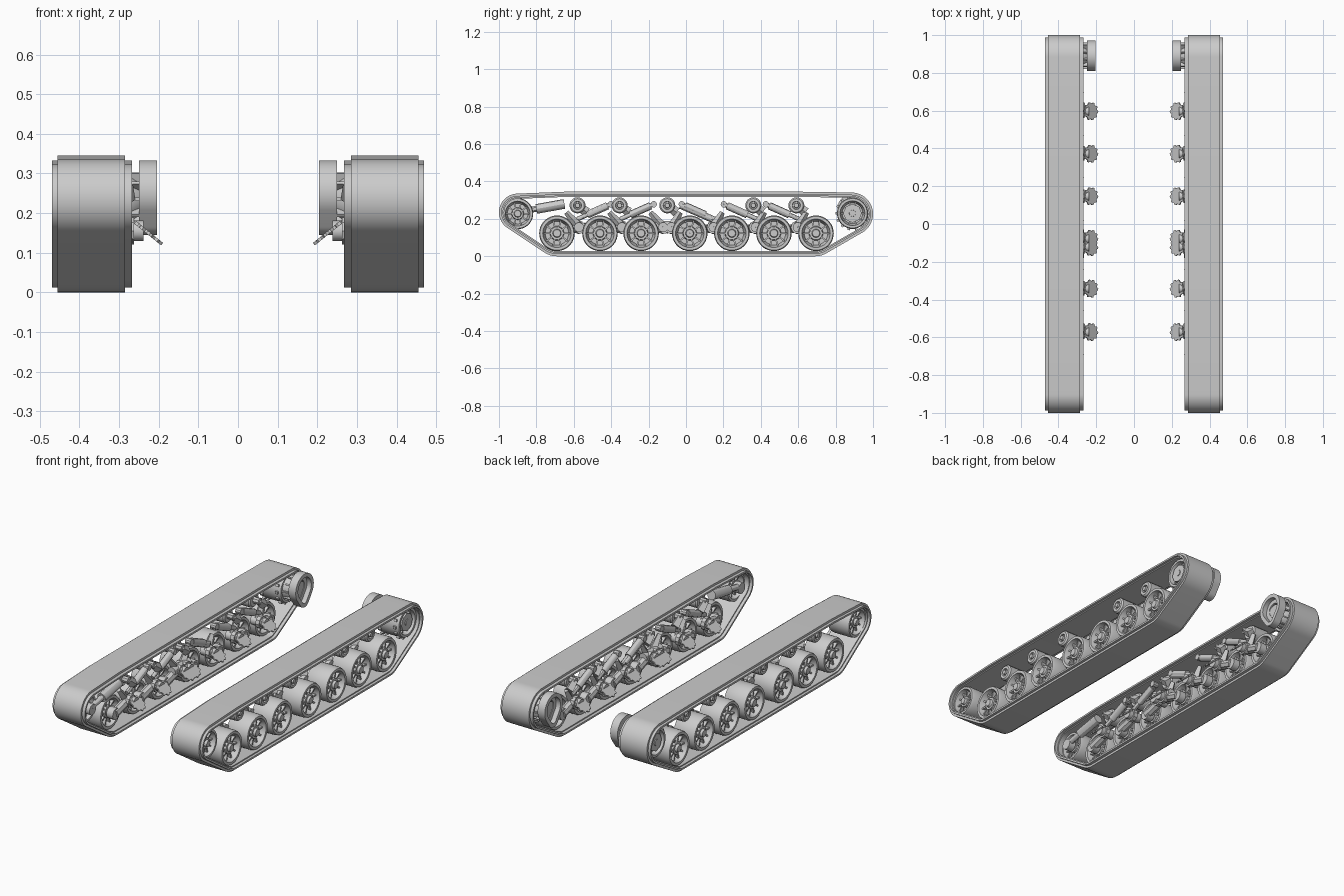
import bpy, bmesh
from math import sin, cos, pi, radians
from mathutils import Vector, Matrix
from mathutils.geometry import convex_hull_2d

cube = bpy.data.objects.get("Cube")
if cube:
    bpy.data.objects.remove(cube, do_unlink=True)

grey = bpy.data.materials.new("plain_grey")
grey.use_nodes = True
grey.diffuse_color = (0.6, 0.6, 0.6, 1)
grey.node_tree.nodes["Principled BSDF"].inputs["Base Color"].default_value = grey.diffuse_color


def finish(name, bm):
    """Turn the left-hand part into an object mirrored to the other side."""
    bmesh.ops.remove_doubles(bm, verts=bm.verts, dist=0.0001)
    bmesh.ops.recalc_face_normals(bm, faces=bm.faces)
    mesh = bpy.data.meshes.new(name)
    bm.to_mesh(mesh)
    bm.free()
    for p in mesh.polygons:
        p.use_smooth = True
    mesh.set_sharp_from_angle(angle=radians(30))
    mesh.materials.append(grey)
    obj = bpy.data.objects.new(name, mesh)
    bpy.context.collection.objects.link(obj)
    mirror = obj.modifiers.new("both_sides", 'MIRROR')
    mirror.use_axis = (True, False, False)
    mirror.use_mirror_merge = False


def skin(bm, loops, closed):
    """Join equal loops of points with quads."""
    rings = [[bm.verts.new(p) for p in loop] for loop in loops]
    n = len(rings[0])
    pairs = list(zip(rings, rings[1:]))
    if closed:
        pairs.append((rings[-1], rings[0]))
    for a, b in pairs:
        for i in range(n):
            j = (i + 1) % n
            bm.faces.new((a[i], a[j], b[j], b[i]))
    return rings


def belt(bm, circles, x0, x1, d0, d1):
    """Closed belt wrapped round circles (y, z, radius), inset from d0 to d1."""
    samples = [(Vector((y, z)), r, Vector((cos(a), sin(a))))
               for y, z, r in circles for a in (2 * pi * k / 64 for k in range(64))]
    order = convex_hull_2d([c + n * r for c, r, n in samples])

    def loop(x, d):
        return [(x, *(samples[i][0] + samples[i][2] * (samples[i][1] - d))) for i in order]
    skin(bm, [loop(x0, d0), loop(x1, d0), loop(x1, d1), loop(x0, d1)], True)


def lathe(bm, y, z, profile, sides=32):
    """Turn (x, radius) points about a crosswise axle."""
    skin(bm, [[(x, y + r * cos(2 * pi * k / sides), z + r * sin(2 * pi * k / sides))
               for k in range(sides)] for x, r in profile], False)


def disc(bm, y, z, x0, x1, r, sides=24):
    lathe(bm, y, z, [(x0, 0.0002), (x0, r), (x1, r), (x1, 0.0002)], sides)


def rod(bm, a, b, r0, r1, sides=12):
    """Round or square bar from point a to point b."""
    a, b = Vector(a), Vector(b)
    turn = (b - a).to_track_quat('Z', 'Y').to_matrix().to_4x4()
    bmesh.ops.create_cone(bm, cap_ends=True, segments=sides, radius1=r0, radius2=r1,
                          depth=(b - a).length,
                          matrix=Matrix.Translation((a + b) / 2) @ turn)


def spokes(bm, y, z, count, x0, x1, r0, r1, width):
    """Radial ribs between hub and rim."""
    for k in range(count):
        turn = Matrix.Rotation(2 * pi * k / count, 4, 'X')
        bmesh.ops.create_cube(bm, size=1, matrix=Matrix.Translation(((x0 + x1) / 2, y, z)) @ turn
                              @ Matrix.Translation((0, (r0 + r1) / 2, 0))
                              @ Matrix.Diagonal((x1 - x0, r1 - r0, width, 1)))


def dished_wheel(bm, y, z, r, x0, x1):
    """Wheel with rim, recessed web, ribs and stepped hub on both faces."""
    w = x1 - x0
    outer = [(x1 - 0.10 * w, r), (x1, r * 0.95), (x1, r * 0.80),
             (x1 - 0.08 * w, r * 0.77), (x1 - 0.36 * w, r * 0.66), (x1 - 0.36 * w, r * 0.40),
             (x1 - 0.10 * w, r * 0.36), (x1 - 0.10 * w, r * 0.24), (x1, r * 0.2), (x1, 0.0002)]
    inner = [(x0 + x1 - x, rr) for x, rr in reversed(outer)]
    lathe(bm, y, z, inner + outer, 36)
    for a, b in ((x0 + 0.14 * w, x0 + 0.38 * w), (x1 - 0.38 * w, x1 - 0.14 * w)):
        spokes(bm, y, z, 10, a, b, r * 0.36, r * 0.74, r * 0.09)


# Tracks: a raised tread over a wider, thinner belt
run = [(-0.90, 0.235, 0.10), (-0.65, 0.305, 0.04), (0.62, 0.305, 0.04),
       (0.885, 0.226, 0.115), (0.69, 0.123, 0.123), (-0.69, 0.123, 0.123)]
bm = bmesh.new()
belt(bm, run, 0.285, 0.455, 0, 0.028)
finish("track_tread", bm)
bm = bmesh.new()
belt(bm, run, 0.268, 0.470, 0.012, 0.022)
finish("track_belt", bm)

# Road wheels
wheels = [-0.69, -0.46, -0.24, 0.02, 0.245, 0.47, 0.695]
axle_z = 0.123
bm = bmesh.new()
for y in wheels:
    dished_wheel(bm, y, axle_z, 0.095, 0.315, 0.445)
finish("road_wheels", bm)

# Front idler with its tensioner
bm = bmesh.new()
dished_wheel(bm, -0.90, 0.228, 0.083, 0.315, 0.445)
finish("front_idler", bm)
bm = bmesh.new()
disc(bm, -0.90, 0.228, 0.28, 0.32, 0.03)
rod(bm, (0.295, -0.90, 0.235), (0.295, -0.74, 0.265), 0.016, 0.016)
rod(bm, (0.295, -0.80, 0.253), (0.295, -0.65, 0.28), 0.026, 0.026)
finish("idler_tensioner", bm)

# Rear sprocket
bm = bmesh.new()
dished_wheel(bm, 0.89, 0.23, 0.083, 0.30, 0.44)
for x in (0.32, 0.42):
    spokes(bm, 0.89, 0.23, 14, x - 0.008, x + 0.008, 0.075, 0.092, 0.014)
disc(bm, 0.89, 0.23, 0.41, 0.436, 0.05, 8)
finish("rear_sprocket", bm)

# Final drive: drop-shaped housing on a ribbed cone
drop = [(0.89, 0.252, 0.081), (0.89, 0.19, 0.045)]
bm = bmesh.new()
belt(bm, drop, 0.205, 0.25, 0, 0.022)
belt(bm, drop, 0.232, 0.25, 0.015, 0.0445)
lathe(bm, 0.89, 0.235, [(0.235, 0.0002), (0.235, 0.045), (0.25, 0.045), (0.275, 0.062),
                        (0.31, 0.066), (0.31, 0.0002)])
spokes(bm, 0.89, 0.235, 10, 0.248, 0.30, 0.04, 0.07, 0.008)
finish("final_drive", bm)

# Return rollers on short brackets
bm = bmesh.new()
for y in (-0.58, -0.355, -0.10, 0.36, 0.59):
    lathe(bm, y, 0.272, [(0.31, 0.0002), (0.31, 0.036), (0.318, 0.043), (0.412, 0.043),
                         (0.42, 0.036), (0.42, 0.022), (0.41, 0.02), (0.41, 0.014),
                         (0.425, 0.012), (0.425, 0.0002)], 20)
    disc(bm, y, 0.272, 0.275, 0.31, 0.018, 8)
    rod(bm, (0.285, y, 0.272), (0.285, y + 0.05, 0.235), 0.02, 0.026, 4)
finish("return_rollers", bm)

# Suspension: front three arms trail, rear four lead
arms, shocks, plates = bmesh.new(), bmesh.new(), bmesh.new()
pivot_z = 0.155
for i, y in enumerate(wheels):
    side = 1 if i < 3 else -1
    p = y + (0.118 if i < 3 else -0.098)
    # Stub axle, swing arm, pivot shaft and upright crank
    disc(arms, y, axle_z, 0.28, 0.32, 0.032, 16)
    rod(arms, (0.292, y, axle_z), (0.292, p, pivot_z), 0.026, 0.024, 8)
    disc(arms, p, pivot_z, 0.238, 0.325, 0.026, 16)
    disc(arms, p, pivot_z, 0.262, 0.285, 0.036, 10)
    rod(arms, (0.30, p, pivot_z), (0.30, y + side * 0.05, 0.235), 0.026, 0.014, 4)
    # Shock absorber sloping up towards the middle
    if i not in (2, 3):
        low, high = Vector((0.29, p - side * 0.01, 0.198)), Vector((0.29, p + side * 0.17, 0.278))
        rod(shocks, low, high, 0.012, 0.012)
        rod(shocks, low.lerp(high, 0.3), low.lerp(high, 0.9), 0.02, 0.02)
        disc(shocks, high.y, high.z, 0.272, 0.305, 0.017, 10)
    # Toothed mounting plate tilted on the pivot
    turn = Matrix.Translation((0.229, p, 0.152)) @ Matrix.Rotation(radians(-39), 4, 'Y')
    rim = [(0.048 if k % 4 < 2 else 0.041, 2 * pi * k / 40) for k in range(40)]
    rings = skin(plates, [[turn @ Vector((r * cos(a), r * sin(a), h)) for r, a in rim]
                          for h in (-0.004, 0.004)], False)
    for ring in rings:
        plates.faces.new(ring)
# Centre link and the remaining rear shock
rod(shocks, (0.29, -0.18, 0.165), (0.29, -0.03, 0.165), 0.024, 0.024)
rod(shocks, (0.29, -0.03, 0.272), (0.29, 0.14, 0.198), 0.018, 0.018)
finish("swing_arms", arms)
finish("shock_absorbers", shocks)
finish("pivot_plates", plates)
